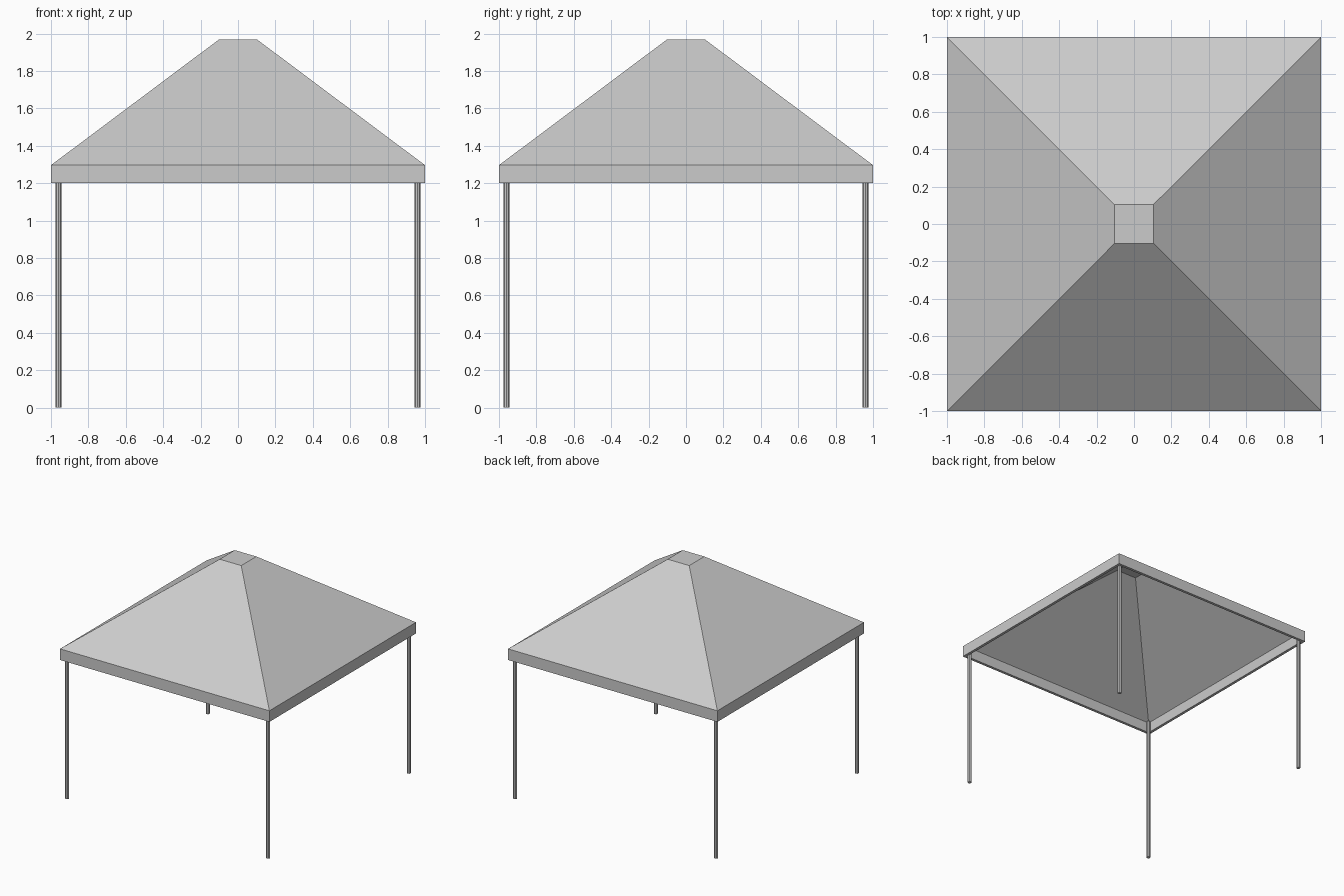
import bpy, bmesh

if "Cube" in bpy.data.objects:
    bpy.data.objects.remove(bpy.data.objects["Cube"])


def square(bm, half, z):
    return [bm.verts.new((x * half, y * half, z))
            for x, y in ((-1, -1), (1, -1), (1, 1), (-1, 1))]


# Canopy: square profile running from inner ceiling, around the rim, to outer peak
profile = [(0.098, 1.955), (0.976, 1.29), (0.976, 1.2),
           (1.0, 1.2), (1.0, 1.296), (0.103, 1.967)]
bm = bmesh.new()
rings = [square(bm, h, z) for h, z in profile]
for a, b in zip(rings, rings[1:]):
    for i in range(4):
        j = (i + 1) % 4
        bm.faces.new((a[i], a[j], b[j], b[i]))
bm.faces.new(rings[0])
bm.faces.new(rings[-1])
bmesh.ops.recalc_face_normals(bm, faces=bm.faces)
mesh = bpy.data.meshes.new("canopy")
bm.to_mesh(mesh)
bm.free()
bpy.context.collection.objects.link(bpy.data.objects.new("canopy", mesh))

# Four corner poles, reaching up inside the rim
POLE_TOP = 1.29
for side, x in (("left", -0.96), ("right", 0.96)):
    for end, y in (("front", -0.96), ("back", 0.96)):
        bpy.ops.mesh.primitive_cylinder_add(vertices=8, radius=0.016, depth=POLE_TOP,
                                            location=(x, y, POLE_TOP / 2))
        bpy.context.object.name = f"{end}_{side}_pole"
